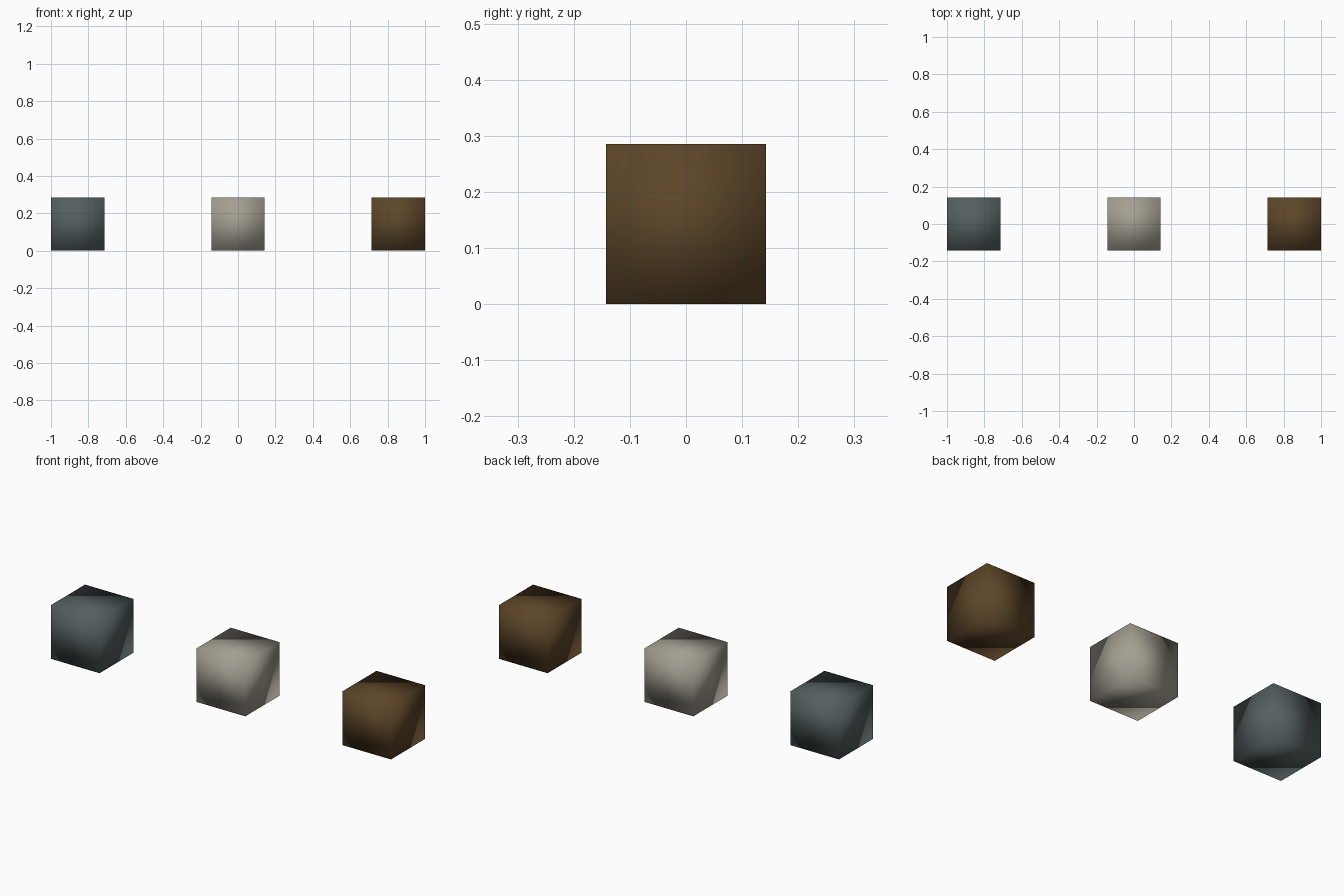
import bpy

# Remove the default cube
default = bpy.data.objects.get("Cube")
if default:
    bpy.data.objects.remove(default, do_unlink=True)

SIZE = 2 / 7          # edge length of each block
SPACING = 3 * SIZE    # distance between block centres


def make_material(name, rgb):
    mat = bpy.data.materials.new(name)
    mat.use_nodes = True
    colour = (*rgb, 1.0)
    mat.diffuse_color = colour
    bsdf = next(n for n in mat.node_tree.nodes if n.type == 'BSDF_PRINCIPLED')
    bsdf.inputs["Base Color"].default_value = colour
    return mat


def make_block(name, x, mat):
    bpy.ops.mesh.primitive_cube_add(size=SIZE, location=(x, 0, SIZE / 2))
    block = bpy.context.object
    block.name = block.data.name = name
    block.data.materials.append(mat)
    # Fully smooth normals, blended across every edge
    bpy.ops.object.shade_smooth()
    return block


# Row of three blocks, from right (-x) to left (+x)
blocks = [
    ("slate_block", "slate grey", (0.089, 0.115, 0.117)),
    ("stone_block", "pale stone", (0.37, 0.345, 0.285)),
    ("wood_block", "dark brown", (0.107, 0.060, 0.021)),
]
for i, (name, colour_name, rgb) in enumerate(blocks):
    make_block(name, (i - 1) * SPACING, make_material(colour_name, rgb))
